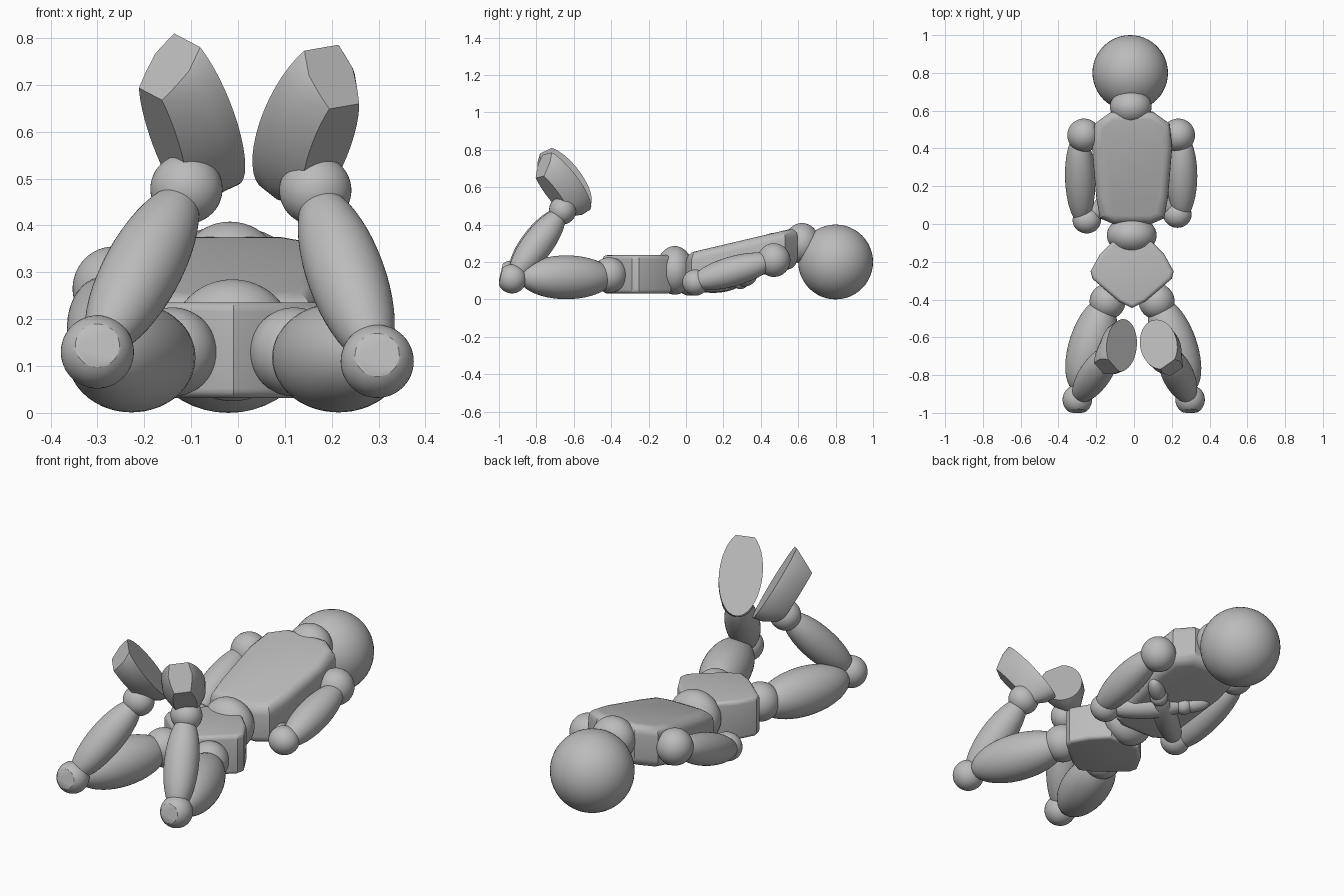
import bpy, bmesh, math
from mathutils import Vector, Matrix

cube = bpy.data.objects.get("Cube")
if cube:
    bpy.data.objects.remove(cube, do_unlink=True)

grey = bpy.data.materials.new("mannequin_grey")
grey.use_nodes = True
colour = (0.5, 0.5, 0.5, 1)
grey.diffuse_color = colour
grey.node_tree.nodes["Principled BSDF"].inputs["Base Color"].default_value = colour


def finish(bm, name, angle=35):
    """Turn a bmesh into a named, shaded object."""
    bmesh.ops.recalc_face_normals(bm, faces=bm.faces[:])
    mesh = bpy.data.meshes.new(name)
    bm.to_mesh(mesh)
    bm.free()
    obj = bpy.data.objects.new(name, mesh)
    bpy.context.collection.objects.link(obj)
    mesh.materials.append(grey)
    bpy.ops.object.select_all(action='DESELECT')
    obj.select_set(True)
    bpy.context.view_layer.objects.active = obj
    bpy.ops.object.shade_smooth_by_angle(angle=math.radians(angle))
    return obj


def cut(bm, point, normal):
    """Slice off everything beyond a plane and cap the hole."""
    geom = bm.verts[:] + bm.edges[:] + bm.faces[:]
    res = bmesh.ops.bisect_plane(bm, geom=geom, plane_co=point, plane_no=normal, clear_outer=True)
    edges = [e for e in res["geom_cut"] if isinstance(e, bmesh.types.BMEdge)]
    bmesh.ops.contextual_create(bm, geom=edges)


def ball(name, centre, radii, flat_dir=None, flat_at=0):
    bm = bmesh.new()
    bmesh.ops.create_uvsphere(bm, u_segments=48, v_segments=24, radius=1)
    bmesh.ops.transform(bm, matrix=Matrix.Translation(centre) @ Matrix.Diagonal((*radii, 1)), verts=bm.verts)
    if flat_dir:
        d = Vector(flat_dir).normalized()
        cut(bm, Vector(centre) + d * flat_at, d)
    return finish(bm, name)


def limb(name, start, end, radius, extra=0.03):
    """Long ellipsoid segment reaching between two joints."""
    a, b = Vector(start), Vector(end)
    bm = bmesh.new()
    bmesh.ops.create_uvsphere(bm, u_segments=48, v_segments=24, radius=1)
    turn = (b - a).to_track_quat('Z', 'Y').to_matrix().to_4x4()
    size = Matrix.Diagonal((radius, radius, (b - a).length / 2 + extra, 1))
    bmesh.ops.transform(bm, matrix=Matrix.Translation((a + b) / 2) @ turn @ size, verts=bm.verts)
    return finish(bm, name)


def block(name, half_outline, x, low, high, slope, bevel):
    """Mirrored outline extruded upward, sheared along y and softened."""
    low_slope, high_slope = slope
    outline = half_outline + [(-px, py) for px, py in reversed(half_outline) if px > 0]
    bm = bmesh.new()
    bottom = [bm.verts.new((px + x, py, low + low_slope * py)) for px, py in outline]
    top = [bm.verts.new((px + x, py, high + high_slope * py)) for px, py in outline]
    bm.faces.new(bottom)
    bm.faces.new(top)
    n = len(outline)
    for i in range(n):
        j = (i + 1) % n
        bm.faces.new((bottom[i], bottom[j], top[j], top[i]))
    bmesh.ops.recalc_face_normals(bm, faces=bm.faces[:])
    rims = [e for e in bm.edges if (e.verts[0] in bottom) == (e.verts[1] in bottom)]
    bmesh.ops.bevel(bm, geom=rims, offset=bevel, segments=4, profile=0.5, affect='EDGES', clamp_overlap=True)
    return finish(bm, name, 28)


def foot(name, centre, heel_to_toe, sole_normal):
    """Oval sole with a tapering upper and a flat toe cap."""
    a = Vector(heel_to_toe).normalized()
    n = Vector(sole_normal)
    n = (n - a * n.dot(a)).normalized()
    w = n.cross(a)
    c = Vector(centre)
    bm = bmesh.new()
    for depth, length, width, shift in ((0, 0.205, 0.103, 0), (0.05, 0.195, 0.1, 0), (0.125, 0.16, 0.055, 0.01)):
        for i in range(40):
            t = math.tau * i / 40
            bm.verts.new(c + a * (length * math.cos(t) + shift) + w * width * math.sin(t) - n * depth)
    res = bmesh.ops.convex_hull(bm, input=bm.verts[:])
    bmesh.ops.delete(bm, geom=[v for v in bm.verts if not v.link_faces], context='VERTS')
    cut(bm, c + a * 0.185, a * 0.9 - n * 0.45)
    bmesh.ops.dissolve_limit(bm, angle_limit=0.01, verts=bm.verts[:], edges=bm.edges[:])
    return finish(bm, name, 30)


# Head, neck and trunk
ball("head", (-0.02, 0.8, 0.2), (0.2, 0.2, 0.2))
ball("neck", (-0.017, 0.62, 0.3), (0.11, 0.095, 0.108))
block("torso", [(0.1, 0), (0.17, 0.03), (0.19, 0.14), (0.212, 0.4), (0.2, 0.53), (0.11, 0.595)],
      -0.01, 0.045, 0.245, (0.21, 0.235), 0.045)
ball("waist", (-0.012, -0.06, 0.155), (0.132, 0.1, 0.13))
block("pelvis", [(0.09, -0.08), (0.17, -0.16), (0.22, -0.25), (0.21, -0.29), (0.07, -0.41), (0, -0.445)],
      -0.01, 0.032, 0.236, (0, 0), 0.02)

# Arms, folded with the forearms crossing under the chest
arms = {
    "left": ((0.235, 0.47, 0.21), (0.23, 0.05, 0.09), (-0.08, 0.29, 0.11), (0.255, 0.25, 0.15)),
    "right": ((-0.265, 0.47, 0.265), (-0.25, 0.02, 0.09), (0.08, 0.29, 0.1), (-0.285, 0.24, 0.17)),
}
for side, (shoulder, elbow, wrist, middle) in arms.items():
    s, e, r, m = map(Vector, (shoulder, elbow, wrist, middle))
    ball(side + "_shoulder", s, (0.088, 0.088, 0.09))
    half = (s - e) / 2
    limb(side + "_upper_arm", m - half, m + half, 0.08, 0.015)
    ball(side + "_elbow", e, (0.075, 0.07, 0.07))
    limb(side + "_forearm", e, r, 0.06, 0.01)
    ball(side + "_wrist", r, (0.045, 0.045, 0.045))
    limb(side + "_hand", r, r + Vector((math.copysign(0.08, r.x), 0.06, 0.02)), 0.04)

# Legs, knees bent with the feet raised
legs = {
    "left": ((0.12, -0.41, 0.13), (0.297, -0.93, 0.11), (0.165, -0.66, 0.475),
             (0.13, -0.637, 0.635), (0.1, -0.22, 0.3), (-0.55, 0.67, 0.5)),
    "right": ((-0.14, -0.41, 0.13), (-0.3, -0.93, 0.13), (-0.11, -0.66, 0.478),
              (-0.065, -0.642, 0.65), (-0.09, -0.22, 0.3), (0.75, 0.43, 0.5)),
}
for side, (hip, knee, ankle, sole, axis, normal) in legs.items():
    ball(side + "_hip", hip, (0.095, 0.095, 0.095))
    limb(side + "_thigh", (hip[0] + 0.1 * hip[0], hip[1], 0.118), (knee[0], knee[1] + 0.06, 0.118), 0.117, 0.02)
    ball(side + "_knee", knee, (0.078, 0.078, 0.078), (0, -0.97, 0.22), 0.062)
    limb(side + "_shin", knee, ankle, 0.083, 0.0)
    ball(side + "_ankle", ankle, (0.077, 0.072, 0.075))
    foot(side + "_foot", sole, axis, normal)
